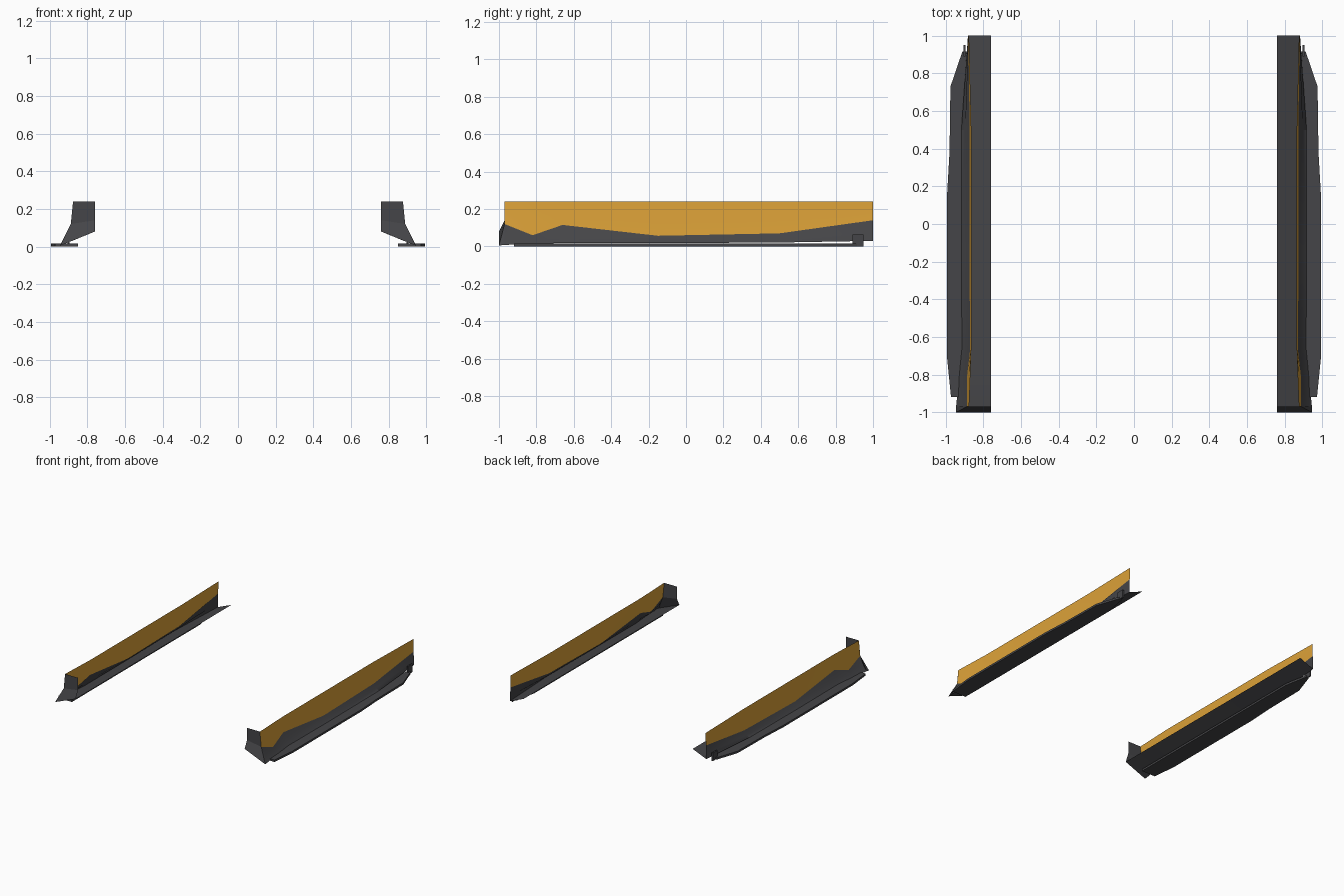
import bpy

if "Cube" in bpy.data.objects:
    bpy.data.objects.remove(bpy.data.objects["Cube"])


def material(name, color):
    m = bpy.data.materials.new(name)
    m.diffuse_color = color
    m.use_nodes = True
    m.node_tree.nodes["Principled BSDF"].inputs["Base Color"].default_value = m.diffuse_color
    return m


ORANGE = material("orange_paint", (0.72, 0.36, 0.04, 1))
DARK = material("dark_plastic", (0.06, 0.06, 0.065, 1))


def add_part(name, verts, faces, mat, smooth=False):
    """Right-hand part, mirrored to the left side."""
    me = bpy.data.meshes.new(name)
    me.from_pydata(verts, [], faces)
    me.materials.append(mat)
    ob = bpy.data.objects.new(name, me)
    bpy.context.collection.objects.link(ob)
    mod = ob.modifiers.new("Mirror", 'MIRROR')
    mod.use_mirror_merge = False
    if smooth:
        bpy.ops.object.select_all(action='DESELECT')
        ob.select_set(True)
        bpy.context.view_layer.objects.active = ob
        bpy.ops.object.shade_smooth_by_angle(angle=0.5)
    return ob


def loft(name, rows, mat):
    n = len(rows[0])
    verts = [p for r in rows for p in r]
    faces = [(i * n + j, (i + 1) * n + j, (i + 1) * n + j + 1, i * n + j + 1)
             for i in range(len(rows) - 1) for j in range(n - 1)]
    return add_part(name, verts, faces, mat, True)


def prism(name, outline, z0, z1, mat):
    n = len(outline)
    verts = [(x, y, z) for z in (z0, z1) for x, y in outline]
    faces = [tuple(reversed(range(n))), tuple(range(n, 2 * n))]
    faces += [(i, (i + 1) % n, n + (i + 1) % n, n + i) for i in range(n)]
    return add_part(name, verts, faces, mat)


# Stations along the sill: y, top edge x, paint line (x, z), lower lip (x, z)
STATIONS = [
    (-0.97, 0.876, 0.888, 0.12, 0.945, 0.008),
    (-0.82, 0.870, 0.888, 0.06, 0.930, 0.015),
    (-0.66, 0.864, 0.870, 0.115, 0.914, 0.018),
    (-0.15, 0.864, 0.875, 0.057, 0.917, 0.018),
    (0.50, 0.864, 0.873, 0.07, 0.917, 0.021),
    (1.00, 0.876, 0.880, 0.14, 0.882, 0.03),
]

# Painted upper panel
loft("sill_panel", [[(xo, y, zo), ((xo + xt) / 2 - 0.001, y, (zo + 0.24) / 2), (xt, y, 0.24)]
                    for y, xt, xo, zo, xl, zl in STATIONS], ORANGE)

# Dark flared lower skirt
loft("lower_skirt", [[(xl, y, zl), (xo + (xl - xo) * 0.55, y, zl + (zo - zl) * 0.35), (xo, y, zo)]
                     for y, xt, xo, zo, xl, zl in STATIONS], DARK)

# Sloping floor running inward from the lip
loft("sill_floor", [[(0.76, -1, 0.08), (0.945, -1, 0.005)]] +
     [[(0.76, y, 0.08), (xl, y, zl)] for y, xt, xo, zo, xl, zl in STATIONS], DARK)

# Front end plate, leaning forward at the bottom
add_part("front_end_plate",
         [(0.76, -0.97, 0.24), (0.876, -0.97, 0.24), (0.888, -0.97, 0.12),
          (0.76, -0.97, 0.14), (0.76, -1, 0.08), (0.945, -1, 0.005), (0.945, -0.97, 0.008)],
         [(3, 2, 1, 0), (4, 5, 2, 3), (5, 6, 2)], DARK)

# Flat splitter blade under the skirt
prism("splitter_blade",
      [(0.85, -0.92), (0.972, -0.92), (0.992, -0.72), (0.992, 0.17), (0.98, 0.38),
       (0.975, 0.73), (0.912, 0.915), (0.885, 0.915), (0.85, 0.73)], 0, 0.016, DARK)

# Small upright fin at the rear of the blade
prism("rear_fin", [(0.895, 0.89), (0.906, 0.89), (0.906, 0.95), (0.895, 0.95)], 0, 0.065, DARK)
